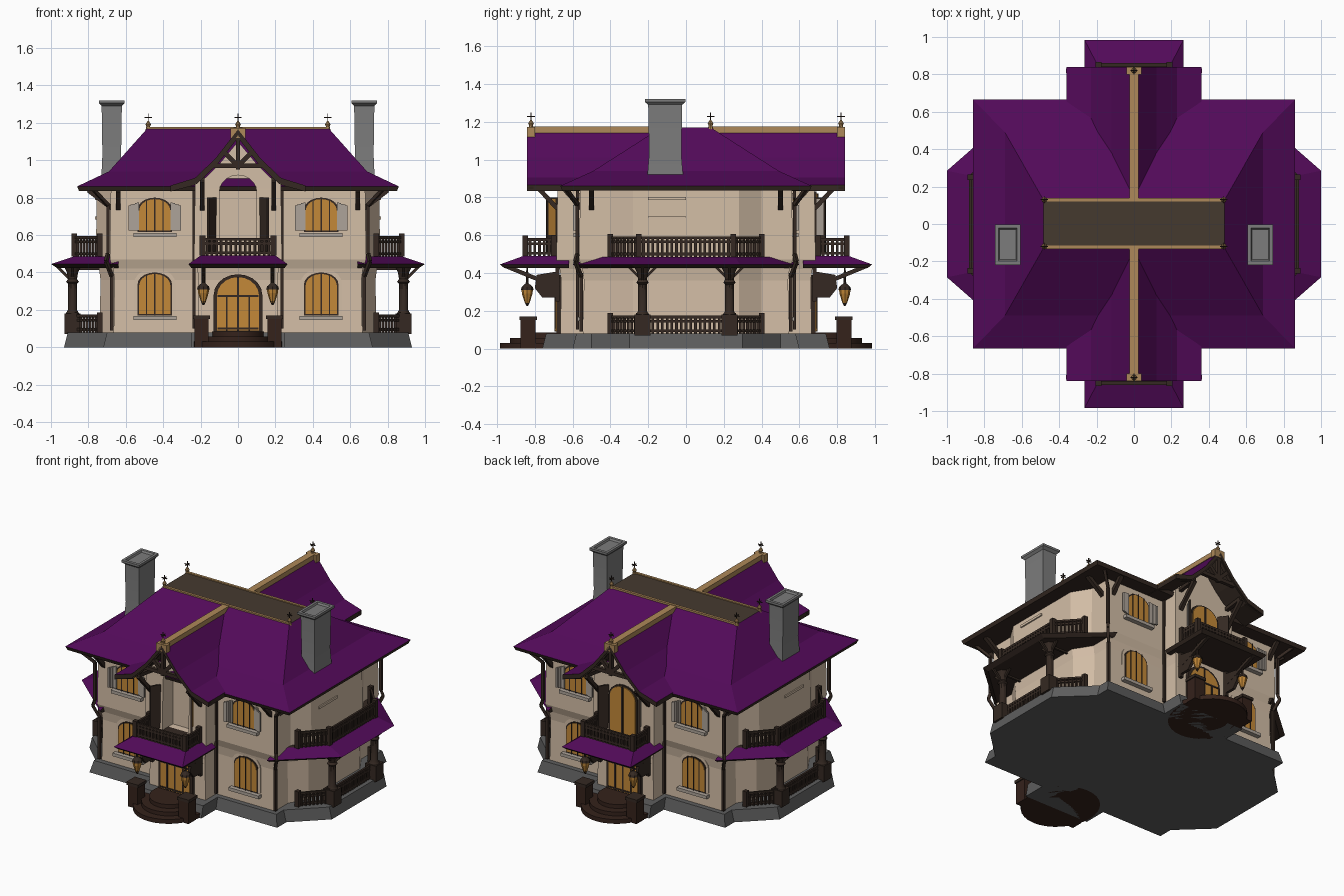
import bpy, bmesh, math
from mathutils import Vector, Matrix

if "Cube" in bpy.data.objects:
    bpy.data.objects.remove(bpy.data.objects["Cube"])


def material(name, *rgb):
    m = bpy.data.materials.new(name)
    m.use_nodes = True
    m.diffuse_color = (*rgb, 1)
    m.node_tree.nodes["Principled BSDF"].inputs["Base Color"].default_value = (*rgb, 1)
    return m


PURPLE = material("purple tiles", .085, .003, .1)
WOOD = material("dark wood", .035, .022, .016)
WALL = material("cream plaster", .65, .51, .38)
GLASS = material("amber glass", .55, .25, .04)
TAN = material("tan ridge", .42, .25, .1)
STONE = material("plinth grey", .11, .11, .11)
CHIMNEY = material("chimney grey", .2, .2, .2)
SHUTTER = material("pale shutter", .42, .37, .32)
STEP = material("step brown", .035, .016, .011)
DECK = material("roof deck brown", .06, .042, .028)
SIDES = (-1, 1)


def finish(name, bm, *mats, rule=None):
    bmesh.ops.recalc_face_normals(bm, faces=bm.faces)
    if rule:
        for f in bm.faces:
            f.material_index = rule(f)
    me = bpy.data.meshes.new(name)
    bm.to_mesh(me)
    bm.free()
    for m in mats:
        me.materials.append(m)
    ob = bpy.data.objects.new(name, me)
    bpy.context.collection.objects.link(ob)
    return ob


def loft(name, layers, *mats, rule=None):
    """Closed skin through matching rings of points."""
    bm = bmesh.new()
    rings = [[bm.verts.new(p) for p in ring] for ring in layers]
    n = len(rings[0])
    for a, b in zip(rings, rings[1:]):
        for i in range(n):
            j = (i + 1) % n
            bm.faces.new((a[i], a[j], b[j], b[i]))
    bm.faces.new(rings[0])
    bm.faces.new(rings[-1])
    return finish(name, bm, *mats, rule=rule)


def bars(name, segs, t, mat):
    """Square bars between pairs of points."""
    bm = bmesh.new()
    for a, b in segs:
        a, b = Vector(a), Vector(b)
        d = b - a
        turn = d.to_track_quat('Z', 'Y').to_matrix().to_4x4()
        bmesh.ops.create_cube(bm, size=1, matrix=Matrix.Translation((a + b) / 2) @ turn
                              @ Matrix.Diagonal((t, t, d.length, 1)))
    return finish(name, bm, mat)


def box(name, lo, hi, mat):
    bm = bmesh.new()
    lo, hi = Vector(lo), Vector(hi)
    bmesh.ops.create_cube(bm, size=1, matrix=Matrix.Translation((lo + hi) / 2)
                          @ Matrix.Diagonal((*(hi - lo), 1)))
    return finish(name, bm, mat)


def turned(name, x, y, profile, mat, n=10, sx=1, sy=1):
    rings = [[(x + r * sx * math.cos(i * math.tau / n), y + r * sy * math.sin(i * math.tau / n), z)
              for i in range(n)] for r, z in profile]
    return loft(name, rings, mat)


def arch(name, x, y0, y1, z0, z1, w, rise, mat):
    pts = [(x - w / 2, z0), (x + w / 2, z0)]
    pts += [(x + w / 2 * math.cos(k * math.pi / 10), z1 - rise + rise * math.sin(k * math.pi / 10))
            for k in range(11)]
    return loft(name, [[(a, y, b) for a, b in pts] for y in (y0, y1)], mat)


def mirrored(q, z):
    """Full outline from one quadrant running from the +x side to the +y side."""
    r = q[::-1]
    full = q + [(-x, y) for x, y in r] + [(-x, -y) for x, y in q] + [(x, -y) for x, y in r]
    return [(x, y, z) for x, y in full]


def railing(name, path, z0, z1):
    segs = []
    for (ax, ay), (bx, by) in zip(path, path[1:]):
        segs += [((ax, ay, z), (bx, by, z)) for z in (z0 + .015, z1 - .03, z1 - .008)]
        n = max(2, round(math.hypot(bx - ax, by - ay) / .025))
        for i in range(n + 1):
            px, py = ax + (bx - ax) * i / n, ay + (by - ay) * i / n
            segs.append(((px, py, z0), (px, py, z1 - .01)))
    bars(name, segs, .014, WOOD)
    bars(name + "_posts", [((x, y, z0), (x, y, z1 + .012)) for x, y in path], .03, WOOD)


# Plinth and walls: a block with square bays front and back, canted bays at the sides
def plinth_ring(z, d):
    return mirrored([(.91 + d, .3), (.7 + d, .5), (.7 + d, .58 + d), (.25, .58 + d), (.25, .74 + d)], z)


def wall_ring(z, d):
    return mirrored([(.735 + d, .28), (.66 + d, .4), (.66 + d, .54 + d), (.21 + d, .54 + d), (.21 + d, .66 + d)], z)


loft("plinth", [plinth_ring(0, .02), plinth_ring(.08, 0)], STONE)
walls = loft("walls", [wall_ring(.075, .005), wall_ring(.36, 0), wall_ring(.42, .008),
                       wall_ring(.47, .025), wall_ring(.85, .02)], WALL)
half = [(.23, .84), (.23, .88), (.17, .91), (.1, .98), (0, 1.1)]
gable = half + [(-x, z) for x, z in half[-2::-1]]
gable_wall = loft("gable_wall", [[(x, y, z) for x, z in gable] for y in (-.68, .68)], WALL)

# Arched recess on the front balcony
cutter = arch("niche_cutter", 0, -.8, -.57, .49, .92, .2, .09, WALL)
cutter.hide_render = True
for ob in (walls, gable_wall):
    cut = ob.modifiers.new("niche", 'BOOLEAN')
    cut.object, cut.operation, cut.solver = cutter, 'DIFFERENCE', 'EXACT'
    bpy.context.view_layer.objects.active = ob
    bpy.ops.object.modifier_apply(modifier=cut.name)
bpy.data.objects.remove(cutter)

# Main hipped roof with flared eaves and flat deck
loft("main_roof", [mirrored([(x, y)], z) for x, y, z in
                   ((.85, .655, .835), (.86, .665, .86), (.69, .49, .94), (.485, .13, 1.17))],
     PURPLE, WOOD, DECK,
     rule=lambda f: 2 if f.normal.z > .99 else 0 if f.normal.z > .2 else 1)
bars("deck_edge", [((-.485, y, 1.168), (.485, y, 1.168)) for y in (-.125, .13)], .018, TAN)

# Cross gables, trusses and ridges
top = [(.36, .865), (.23, .905), (.12, 1.01), (0, 1.165)]
section = top + [(-x, z) for x, z in top[-2::-1]]
section += [(x, z - .032) for x, z in section[::-1]]
for s in SIDES:
    end = "front" if s < 0 else "back"
    loft(end + "_gable_roof", [[(x, y * s, z) for x, z in section] for y in (.84, .03)],
         PURPLE, WOOD, rule=lambda f: 0 if f.normal.z > .2 else 1)
    y = s * .82
    truss = [((0, y, .95), (0, y, 1.13)), ((-.13, y, .97), (.13, y, .97))]
    for m in SIDES:
        truss += [((m * .36, y, .845), (m * .23, y, .88)), ((m * .23, y, .88), (m * .12, y, .985)),
                  ((m * .12, y, .985), (0, y, 1.14)), ((0, y, .97), (m * .07, y, 1.04)),
                  ((m * .19, s * .68, .74), (m * .19, y, .89)), ((m * .19, s * .66, .88), (m * .19, y, .9))]
    bars(end + "_gable_truss", truss, .024, WOOD)
    box(end + "_ridge", (-.024, min(s * .12, s * .82), 1.14), (.024, max(s * .12, s * .82), 1.174), TAN)
    box(end + "_ridge_end", (-.04, y - .02, 1.12), (.04, y + .02, 1.172), TAN)

# Finials
for x, y in [(0, -.82), (0, .82)] + [(a * .48, b) for a in SIDES for b in (-.12, .13)]:
    turned("finial", x, y, [(.018, 1.15), (.01, 1.18), (.015, 1.192), (.003, 1.21)], TAN, 8)
    bars("finial_cross", [((x, y, 1.2), (x, y, 1.25)), ((x - .02, y, 1.228), (x + .02, y, 1.228)),
                          ((x, y - .02, 1.228), (x, y + .02, 1.228))], .005, WOOD)

# Chimneys
for s in SIDES:
    stack = [(.058, .1, .85), (.05, .085, 1.03), (.054, .09, 1.29), (.068, .108, 1.305),
             (.068, .108, 1.32), (.05, .088, 1.32), (.045, .08, 1.308)]
    loft("chimney", [[(s * .675 + i * a, -.11 + j * b, z) for i, j in ((-1, -1), (1, -1), (1, 1), (-1, 1))]
                     for a, b, z in stack], CHIMNEY)

# Windows, doors, awnings, steps and lanterns on front and back
for s in SIDES:
    end = "front" if s < 0 else "back"
    for m in SIDES:
        x = m * .445
        for level, z0, z1, wall in (("lower", .17, .4, .54), ("upper", .615, .8, .56)):
            name = end + "_" + level + "_window"
            arch(name + "_surround", x, s * (wall - .02), s * (wall + .006), z0 - .01, z1 + .022, .22, .08, WALL)
            arch(name + "_frame", x, s * wall, s * (wall + .01), z0, z1, .185, .065, WOOD)
            arch(name + "_glass", x, s * wall, s * (wall + .014), z0 + .008, z1 - .008, .166, .06, GLASS)
            yb = s * (wall + .014)
            bars(name + "_mullions", [((x, yb, z0), (x, yb, z1)), ((x - .045, yb, z0), (x - .045, yb, z1 - .01)),
                                      ((x + .045, yb, z0), (x + .045, yb, z1 - .01))], .006, WOOD)
            yc = s * (wall + .01)
            box(name + "_sill", (x - .115, yc - .025, z0 - .025), (x + .115, yc + .025, z0 - .003), SHUTTER)
        for k in SIDES:
            hinge = x + k * .09
            bars(end + "_shutter", [((hinge + k * i * .011, s * (.575 + i * .004), .625),
                                     (hinge + k * i * .011, s * (.575 + i * .004), .775 - i * .004))
                                    for i in range(5)], .012, SHUTTER)
        # Open balcony leaves
        leaf = [(m * .115, s * .68), (m * .155, s * .74), (m * .165, s * .735), (m * .125, s * .675)]
        loft(end + "_balcony_leaf", [[(a, b, z) for a, b in leaf] for z in (.5, .8)], WOOD)
        pane = [(m * .135, s * .695), (m * .155, s * .725), (m * .166, s * .728), (m * .142, s * .69)]
        loft(end + "_leaf_pane", [[(a, b, z) for a, b in pane] for z in (.6, .79)], GLASS if s < 0 else SHUTTER)
        # Awning brackets, lanterns and stair piers
        bx = m * .185
        bars(end + "_awning_bracket", [((bx, s * .67, .32), (bx, s * .95, .435)),
                                       ((bx, s * .68, .25), (bx, s * .68, .44))], .022, WOOD)
        curve = [(.67, .27), (.76, .27), (.8, .32), (.79, .39), (.67, .41)]
        loft(end + "_curved_brace", [[(bx + d, s * a, b) for a, b in curve] for d in (-.01, .01)], WOOD)
        turned(end + "_lantern", bx, s * .84, [(.012, .24), (.028, .29), (.03, .31)], GLASS, 8)
        turned(end + "_lantern_cap", bx, s * .84, [(.034, .31), (.03, .325), (.008, .345), (.004, .44)], WOOD, 8)
        turned(end + "_lantern_tip", bx, s * .84, [(.004, .225), (.014, .245)], WOOD, 8)
        box(end + "_pier", (m * .195 - .038, s * .835 - .04, 0), (m * .195 + .038, s * .835 + .04, .155), STEP)
        box(end + "_pier_cap", (m * .195 - .045, s * .835 - .047, .15), (m * .195 + .045, s * .835 + .047, .17), WOOD)
    # Entrance
    arch(end + "_door_frame", 0, s * .64, s * .685, .08, .39, .26, .11, WOOD)
    arch(end + "_door_glass", 0, s * .64, s * .69, .09, .375, .225, .1, GLASS)
    yd = s * .69
    bars(end + "_door_bars", [((0, yd, .09), (0, yd, .375)), ((-.11, yd, .275), (.11, yd, .275)),
                              ((-.11, yd, .1), (.11, yd, .1)), ((-.06, yd, .09), (-.06, yd, .28)),
                              ((.06, yd, .09), (.06, yd, .28))], .01, WOOD)
    if s > 0:
        arch("balcony_door_frame", 0, .66, .69, .49, .83, .22, .09, WOOD)
        arch("balcony_door_glass", 0, .66, .696, .5, .82, .195, .08, GLASS)
        bars("balcony_door_bar", [((0, .696, .5), (0, .696, .82))], .012, WOOD)
    for i in range(3):
        turned(end + "_step", 0, s * .72, [(.265 - i * .055, 0), (.265 - i * .055, .03 + i * .027)], STEP, 32, sx=.9)
    # Awning that carries the balcony
    def ring(x, y, z):
        return [(-x, s * .62, z), (-x, s * y, z), (x, s * y, z), (x, s * .62, z)]
    loft(end + "_awning", [ring(.25, .96, .425), ring(.265, .985, .445), ring(.2, .86, .49)], PURPLE, WOOD,
         rule=lambda f: 0 if .2 < f.normal.z < .99 else 1)
    railing(end + "_balcony", [(-.19, s * .7), (-.19, s * .85), (.19, s * .85), (.19, s * .7)], .49, .585)

# Side porches with balconies
for s in SIDES:
    side = "left" if s > 0 else "right"

    def skirt(x, a, b, z):
        return [(s * .64, -b, z), (s * x, -a, z), (s * x, a, z), (s * .64, b, z)]
    loft(side + "_awning", [skirt(.97, .27, .57, .425), skirt(1, .285, .6, .445), skirt(.88, .26, .48, .485)],
         PURPLE, WOOD, rule=lambda f: 0 if .2 < f.normal.z < .995 else 1)
    path = [(s * .74, -.4), (s * .875, -.25), (s * .875, .25), (s * .74, .4)]
    railing(side + "_balcony", path, .485, .595)
    railing(side + "_porch_rail", path, .08, .175)
    for m in SIDES:
        x, y = s * .885, m * .23
        box(side + "_pedestal", (x - .042, y - .042, .07), (x + .042, y + .042, .18), WOOD)
        turned(side + "_post", x, y, [(.036, .18), (.024, .2), (.024, .34), (.034, .35), (.024, .365),
                                      (.03, .4), (.045, .43)], WOOD)
        bars(side + "_post_brace", [((x, y, .35), (x + s * .08, y, .43)), ((x, y, .36), (x, y - .07, .43)),
                                    ((x, y, .36), (x, y + .07, .43)), ((x, y, .42), (s * .7, y, .42))], .014, WOOD)
        # Downpipes and eave braces at the corners
        pipe = [(.675, .555, .09), (.675, .555, .38), (.705, .585, .46), (.695, .575, .5),
                (.695, .575, .76), (.77, .63, .84)]
        pipe = [(s * a, m * b, z) for a, b, z in pipe]
        bars("corner_downpipe", list(zip(pipe, pipe[1:])), .018, WOOD)
        pipe = [(s * .235, m * .575, z) for z in (.1, .84)]
        bars("bay_downpipe", [pipe], .016, WOOD)
        bars("eave_brace", [((s * .67, m * .5, .74), (s * .8, m * .5, .84)),
                            ((s * .64, m * .55, .74), (s * .64, m * .64, .84))], .026, WOOD)
    bars(side + "_blind_window_trim", [((s * .757, -.2, z), (s * .757, 0, z)) for z in (.69, .795)], .016, WALL)

for ob in bpy.data.objects:
    if ob.type == 'MESH' and ("post" in ob.name or "step" in ob.name or "chimney" in ob.name):
        ob.data.shade_smooth()
        bpy.ops.object.select_all(action='DESELECT')
        ob.select_set(True)
        bpy.context.view_layer.objects.active = ob
        bpy.ops.object.shade_smooth_by_angle(angle=math.radians(35))
